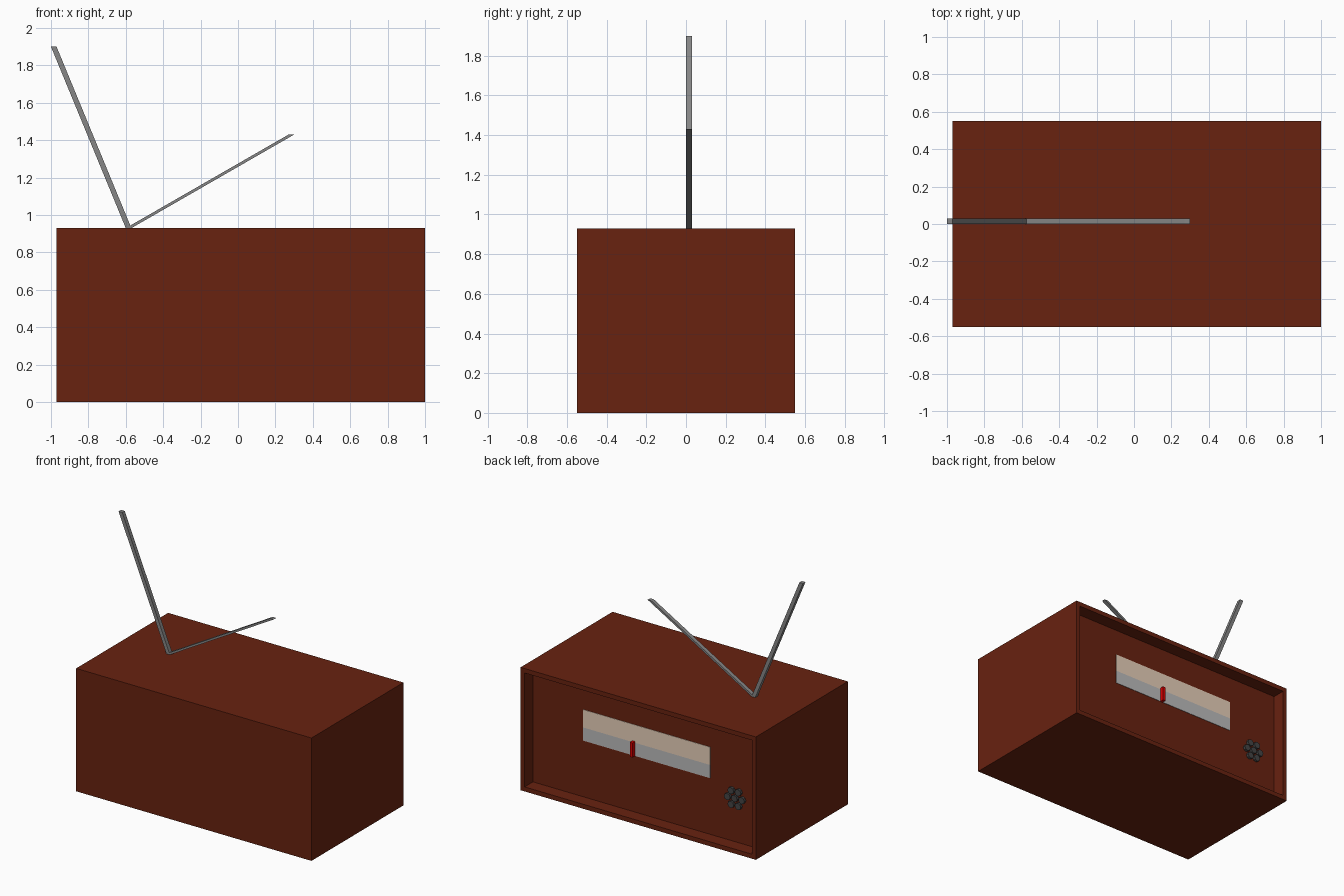
import bpy, bmesh, math
from mathutils import Vector

if "Cube" in bpy.data.objects:
    bpy.data.objects.remove(bpy.data.objects["Cube"])


def material(name, rgb):
    m = bpy.data.materials.new(name)
    m.diffuse_color = (*rgb, 1)
    m.use_nodes = True
    m.node_tree.nodes["Principled BSDF"].inputs["Base Color"].default_value = m.diffuse_color
    return m


WOOD = material("dark_wood", (0.14, 0.016, 0.005))
CREAM = material("cream", (0.8, 0.63, 0.49))
GREY = material("dial_grey", (0.5, 0.5, 0.5))
METAL = material("metal", (0.24, 0.24, 0.24))
RED = material("red", (0.7, 0.0, 0.0))
DARK = material("dark_grey", (0.06, 0.06, 0.06))

PANEL_Y = 0.45  # recessed panel plane


def add_object(name, bm, mat):
    bmesh.ops.recalc_face_normals(bm, faces=bm.faces)
    mesh = bpy.data.meshes.new(name)
    bm.to_mesh(mesh)
    bm.free()
    mesh.materials.append(mat)
    obj = bpy.data.objects.new(name, mesh)
    bpy.context.collection.objects.link(obj)
    return obj


def box_bmesh(lo, hi, top_shift=0.0):
    """Box between two corners; top_shift slants it along x."""
    bm = bmesh.new()
    bmesh.ops.create_cube(bm, size=1)
    lo, hi = Vector(lo), Vector(hi)
    for v in bm.verts:
        top = v.co.z > 0
        v.co = Vector([lo[i] + (v.co[i] + 0.5) * (hi[i] - lo[i]) for i in range(3)])
        if top:
            v.co.x += top_shift
    return bm


# Cabinet with a framed recess on the dial side
bm = box_bmesh((-0.97, -0.55, 0), (1.0, 0.55, 0.93))
bm.normal_update()
face = max(bm.faces, key=lambda f: f.normal.y)
bmesh.ops.inset_region(bm, faces=[face], thickness=0.048)
out = bmesh.ops.extrude_face_region(bm, geom=[face])
inner = [g for g in out["geom"] if isinstance(g, bmesh.types.BMVert)]
for v in inner:
    v.co.y = PANEL_Y
if face.is_valid:
    bm.faces.remove(face)
add_object("cabinet", bm, WOOD)

# Two-tone tuning dial and its needle
add_object("dial_upper", box_bmesh((-0.52, PANEL_Y - 0.01, 0.56), (0.545, PANEL_Y + 0.003, 0.695)), CREAM)
add_object("dial_lower", box_bmesh((-0.52, PANEL_Y - 0.01, 0.46), (0.545, PANEL_Y + 0.003, 0.56)), GREY)
add_object("dial_needle", box_bmesh((0.11, PANEL_Y - 0.01, 0.46), (0.132, PANEL_Y + 0.033, 0.57)), RED)

# Speaker studs: one in the middle, six around it
offsets = [(0, 0)] + [(0.06 * math.cos(k * math.pi / 3), 0.06 * math.sin(k * math.pi / 3))
                      for k in range(6)]
for i, (dx, dz) in enumerate(offsets):
    bpy.ops.mesh.primitive_cylinder_add(vertices=8, radius=0.026, depth=0.03,
                                        location=(-0.732 + dx, PANEL_Y + 0.005, 0.368 + dz),
                                        rotation=(math.pi / 2, 0, 0))
    stud = bpy.context.object
    stud.name = f"speaker_stud_{i + 1}"
    stud.data.materials.append(DARK)

# Slanted aerials sharing one foot on the cabinet top
for name, height, shift in (("tall_aerial", 1.9, -0.4), ("low_aerial", 1.43, 0.87)):
    add_object(name, box_bmesh((-0.6, 0, 0.93), (-0.57, 0.03, height), shift), METAL)
